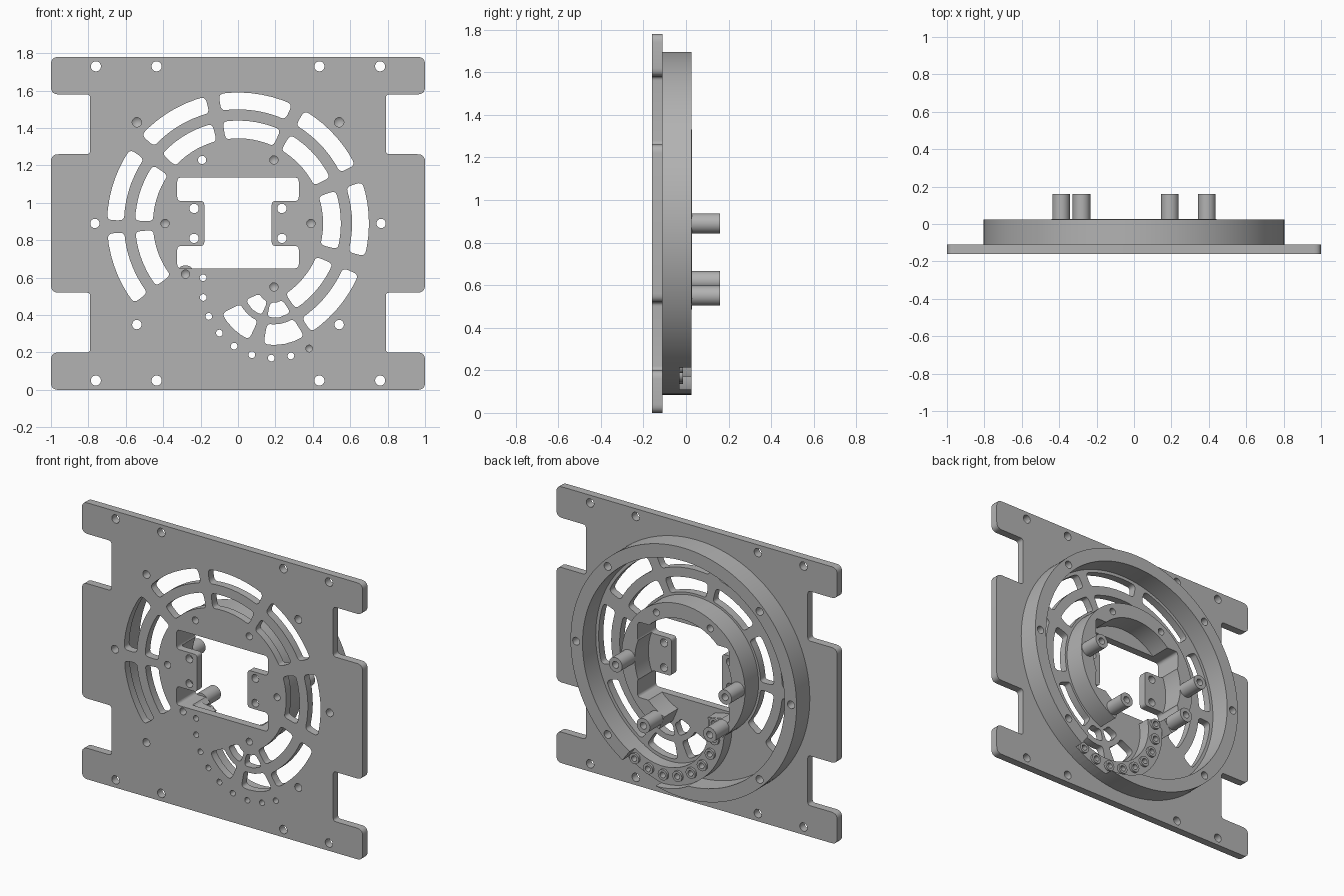
import bpy, bmesh, math
from mathutils import Vector

if "Cube" in bpy.data.objects:
    bpy.data.objects.remove(bpy.data.objects["Cube"])

grey = bpy.data.materials.new("plain grey")
grey.use_nodes = True
grey.diffuse_color = (0.45, 0.45, 0.45, 1)
grey.node_tree.nodes["Principled BSDF"].inputs["Base Color"].default_value = (0.45, 0.45, 0.45, 1)

HUB = Vector((0, 0.89))        # centre of both rings
PIVOT = Vector((0.19, 0.55))   # centre of the small hole arc
FRONT, FACE, STEP, BACK, TIP = -0.16, -0.11, -0.03, 0.025, 0.16


def polar(c, r, deg):
    a = math.radians(deg)
    return c + Vector((r * math.cos(a), r * math.sin(a)))


def circle(c, r, n=24):
    return [polar(Vector(c), r, 360 * i / n) for i in range(n)]


def rounded(corners):
    """Outline from (point, fillet) pairs."""
    out = []
    for i, (p, r) in enumerate(corners):
        if not r:
            out.append(p)
            continue
        a, b = corners[i - 1][0] - p, corners[(i + 1) % len(corners)][0] - p
        a = p + a.normalized() * min(r, a.length * 0.48)
        b = p + b.normalized() * min(r, b.length * 0.48)
        for k in range(6):
            t = k / 5
            out.append(a * (1 - t) ** 2 + p * 2 * t * (1 - t) + b * t * t)
    return out


def sector(c, r0, r1, a0, a1, n, fillet=0.0):
    arc = [a0 + (a1 - a0) * i / n for i in range(n + 1)]
    f = [fillet] + [0] * (n - 1) + [fillet]
    return rounded([(polar(c, r1, a), q) for a, q in zip(arc, f)] +
                   [(polar(c, r0, a), q) for a, q in zip(arc[::-1], f)])


def finish(ob):
    ob.data.materials.clear()
    ob.data.materials.append(grey)
    bpy.ops.object.select_all(action='DESELECT')
    ob.select_set(True)
    bpy.context.view_layer.objects.active = ob
    bpy.ops.object.shade_smooth_by_angle(angle=math.radians(30))


def slab(name, loops, y0, y1):
    """Filled outline with holes, extruded from y0 to y1."""
    cu = bpy.data.curves.new(name, 'CURVE')
    cu.dimensions, cu.fill_mode, cu.extrude = '2D', 'BOTH', (y1 - y0) / 2
    for pts in loops:
        s = cu.splines.new('POLY')
        s.points.add(len(pts) - 1)
        for q, p in zip(s.points, pts):
            q.co = (p[0], p[1], 0, 1)
        s.use_cyclic_u = True
    tmp = bpy.data.objects.new(name + "_outline", cu)
    bpy.context.collection.objects.link(tmp)
    dg = bpy.context.evaluated_depsgraph_get()
    me = bpy.data.meshes.new_from_object(tmp.evaluated_get(dg))
    bpy.data.objects.remove(tmp)
    bm = bmesh.new()
    bm.from_mesh(me)
    for v in bm.verts:
        x, y, z = v.co
        v.co = (x, (y0 + y1) / 2 - z, y)
    bmesh.ops.remove_doubles(bm, verts=bm.verts, dist=0.00005)
    bmesh.ops.recalc_face_normals(bm, faces=bm.faces)
    bm.to_mesh(me)
    bm.free()
    me.name = name
    ob = bpy.data.objects.new(name, me)
    bpy.context.collection.objects.link(ob)
    finish(ob)
    return ob


def cut(ob, cutter, mode='DIFFERENCE'):
    m = ob.modifiers.new("cut", 'BOOLEAN')
    m.object, m.operation, m.solver = cutter, mode, 'EXACT'
    bpy.context.view_layer.objects.active = ob
    bpy.ops.object.modifier_apply(modifier=m.name)
    bpy.data.objects.remove(cutter)
    finish(ob)


def drill_tip(c, r, y):
    """Conical end of a blind hole."""
    bm = bmesh.new()
    rim = [bm.verts.new((p.x, y, p.y)) for p in circle(c, r + 0.001)]
    apex = bm.verts.new((c[0], y + 0.02, c[1]))
    for i, v in enumerate(rim):
        bm.faces.new((rim[i - 1], v, apex))
    me = bpy.data.meshes.new("drill_tip")
    bm.to_mesh(me)
    bm.free()
    ob = bpy.data.objects.new("drill_tip", me)
    bpy.context.collection.objects.link(ob)
    finish(ob)


# Hole positions
edge_holes = [(sx * x, z) for sx in (-1, 1) for x in (0.435, 0.76) for z in (0.05, 1.73)]
rim_holes = [polar(HUB, 0.765, a) for a in (0, 45, 135, 180, 225, 315)]
posts = [polar(HUB, 0.39, a) for a in (0, 180, 224, -60.5)]
hub_holes = posts + [polar(HUB, 0.39, a) for a in (60.5, 119.5)]
tab_holes = [(sx * 0.235, z) for sx in (-1, 1) for z in (0.81, 0.97)]
arc_holes = [polar(PIVOT, 0.38, 172.5 + 15.95 * i) for i in range(9)]

# Plate outline, with two notches on each side
half = [(1, 0, .04), (1, .2, .04), (.79, .2, .02), (.79, .52, .02), (1, .52, .04),
        (1, 1.26, .04), (.79, 1.26, .02), (.79, 1.58, .02), (1, 1.58, .04), (1, 1.78, .04)]
outline = rounded([(Vector((x, z)), r) for x, z, r in half] +
                  [(Vector((-x, z)), r) for x, z, r in half[::-1]])

# Central window with two tabs
win = [(.325, .65), (.325, .77), (.18, .77), (.18, 1.01), (.325, 1.01), (.325, 1.135)]
window = rounded([(Vector((x, z)), .022) for x, z in win] +
                 [(Vector((-x, z)), .022) for x, z in win[::-1]])

# Vent slots
slots = []
for mid in (-39.5, 2, 43, 82, 121, 162, 201):
    for r0, r1 in ((0.61, 0.70), (0.455, 0.55)):
        slots.append(sector(HUB, r0, r1, mid - 16.5, mid + 16.5, 7, 0.03))
for a0, a1 in ((207, 245), (260, 302)):
    slots.append(sector(PIVOT, 0.20, 0.31, a0, a1, 4, 0.03))
    slots.append(sector(PIVOT, 0.085, 0.165, a0 - 2, a1 + 2, 2, 0.025))

plate_holes = [circle(p, 0.027) for p in edge_holes]
plate_holes += [circle(p, 0.025) for p in rim_holes + tab_holes]
plate_holes += [circle(p, 0.022) for p in hub_holes]
plate_holes += [circle(p, 0.018) for p in arc_holes]
slab("base_plate", [outline, window] + slots + plate_holes, FRONT, FACE)

# Outer ring, opened where the hole arc crosses it
ring = slab("outer_ring", [circle(HUB, 0.805, 128), circle(HUB, 0.72, 128)] +
            [circle(p, 0.025) for p in rim_holes], FACE, BACK)
cut(ring, slab("arc_cutter", [sector(PIVOT, 0.33, 0.44, 190, 306, 40)], FACE - 0.02, BACK + 0.05))

# Lower arc band carrying the small holes
band = slab("arc_band", [sector(PIVOT, 0.33, 0.44, 168, 306, 48)] +
            [circle(p, 0.018) for p in arc_holes], FACE, STEP)
cut(band, slab("ring_trim", [circle(HUB, 0.805, 128)], FACE - 0.05, BACK + 0.05), 'INTERSECT')
for p in arc_holes:
    slab("arc_boss", [circle(p, 0.034), circle(p, 0.018)], STEP, STEP + 0.015)

# Open inner ring
hub = slab("inner_ring", [sector(HUB, 0.345, 0.44, -67, 231, 96)] +
           [circle(p, 0.022) for p in hub_holes], FACE, BACK + 0.003)
cut(hub, slab("window_cutter", [window], FACE - 0.05, BACK + 0.05))

# Standing posts
for p in posts:
    slab("post", [circle(p, 0.047, 32), circle(p, 0.022)], BACK, TIP)

# Blind hole ends
for p in posts + [hub_holes[4]]:
    drill_tip(p, 0.022, -0.03)
for p in rim_holes[1:3]:
    drill_tip(p, 0.025, -0.03)
drill_tip(arc_holes[-1], 0.018, -0.06)
